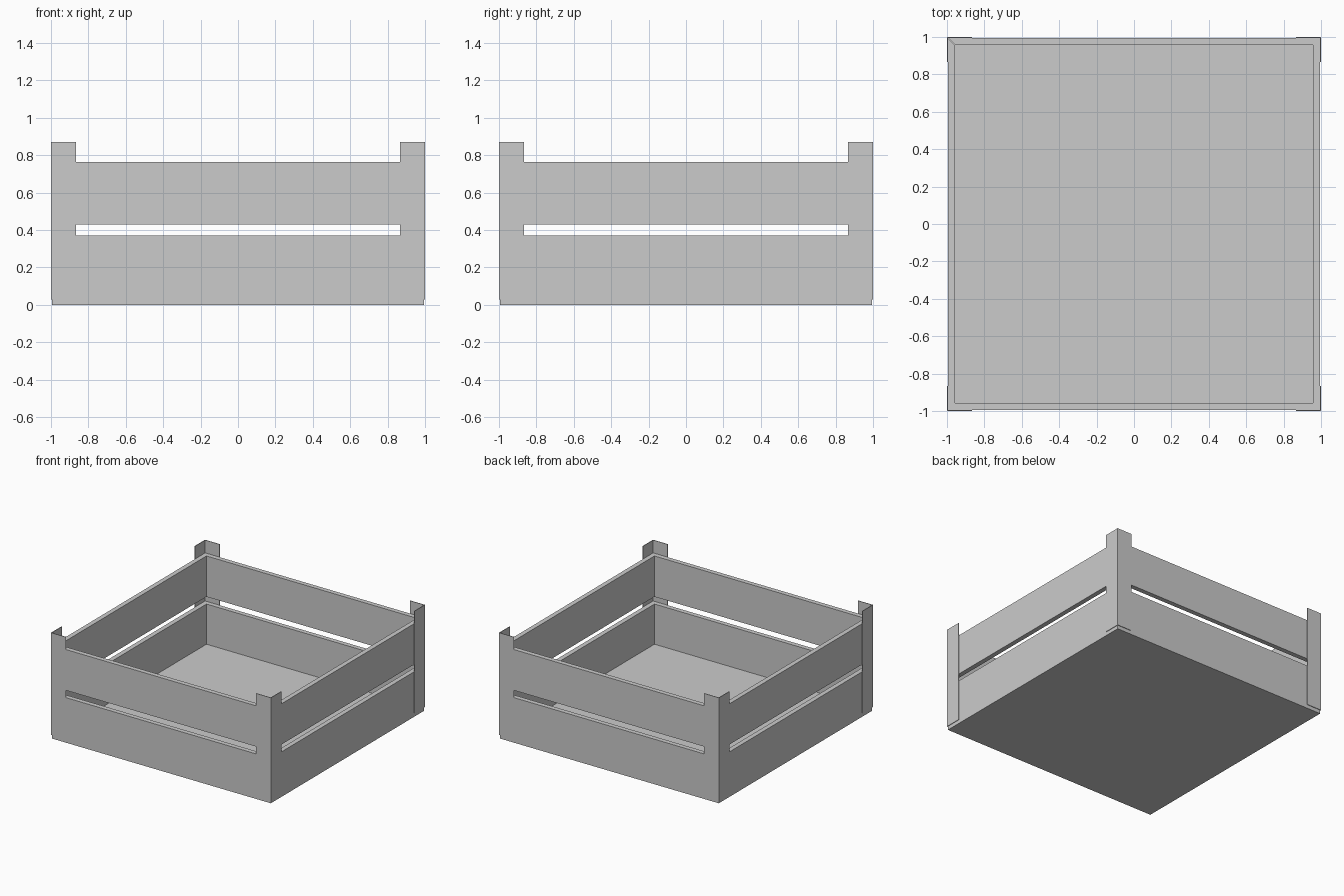
import bpy
import bmesh
from math import pi
from mathutils import Matrix

cube = bpy.data.objects.get("Cube")
if cube:
    bpy.data.objects.remove(cube, do_unlink=True)

OUTER = 0.995     # outside of the slats
INNER = 0.956     # inside of the slats
POST = 1.0        # outside of the corner plates
POST_EDGE = 0.865

grey = bpy.data.materials.new("plain_grey")
grey.use_nodes = True
colour = (0.6, 0.6, 0.6, 1)
grey.diffuse_color = colour
grey.node_tree.nodes["Principled BSDF"].inputs["Base Color"].default_value = colour


def prism(name, outline, bottom, top, turn=0):
    """Extrude a plan outline upwards, turned about the crate's centre."""
    bm = bmesh.new()
    face = bm.faces.new([bm.verts.new((x, y, bottom)) for x, y in outline])
    extruded = bmesh.ops.extrude_face_region(bm, geom=[face])["geom"]
    bmesh.ops.translate(bm, vec=(0, 0, top - bottom),
                        verts=[v for v in extruded if isinstance(v, bmesh.types.BMVert)])
    bmesh.ops.recalc_face_normals(bm, faces=bm.faces)
    bm.transform(Matrix.Rotation(turn, 4, "Z"))
    mesh = bpy.data.meshes.new(name)
    bm.to_mesh(mesh)
    bm.free()
    mesh.materials.append(grey)
    obj = bpy.data.objects.new(name, mesh)
    bpy.context.collection.objects.link(obj)
    return obj


# Mitred side slat and L-shaped corner plate, in plan
slat = [(-OUTER, -OUTER), (OUTER, -OUTER), (INNER, -INNER), (-INNER, -INNER)]
corner = [(POST, -POST), (POST, -POST_EDGE), (OUTER, -POST_EDGE),
          (OUTER, -OUTER), (POST_EDGE, -OUTER), (POST_EDGE, -POST)]

sides = ["front", "left", "back", "right"]
corners = ["front_left", "back_left", "back_right", "front_right"]
for i in range(4):
    turn = i * pi / 2
    prism(sides[i] + "_lower_slat", slat, 0, 0.37, turn)
    prism(sides[i] + "_upper_slat", slat, 0.43, 0.765, turn)
    prism(corners[i] + "_post", corner, 0.03, 0.87, turn)

# Floor panel between the lower slats
prism("floor", [(-INNER, -INNER), (INNER, -INNER), (INNER, INNER), (-INNER, INNER)], 0, 0.04)
